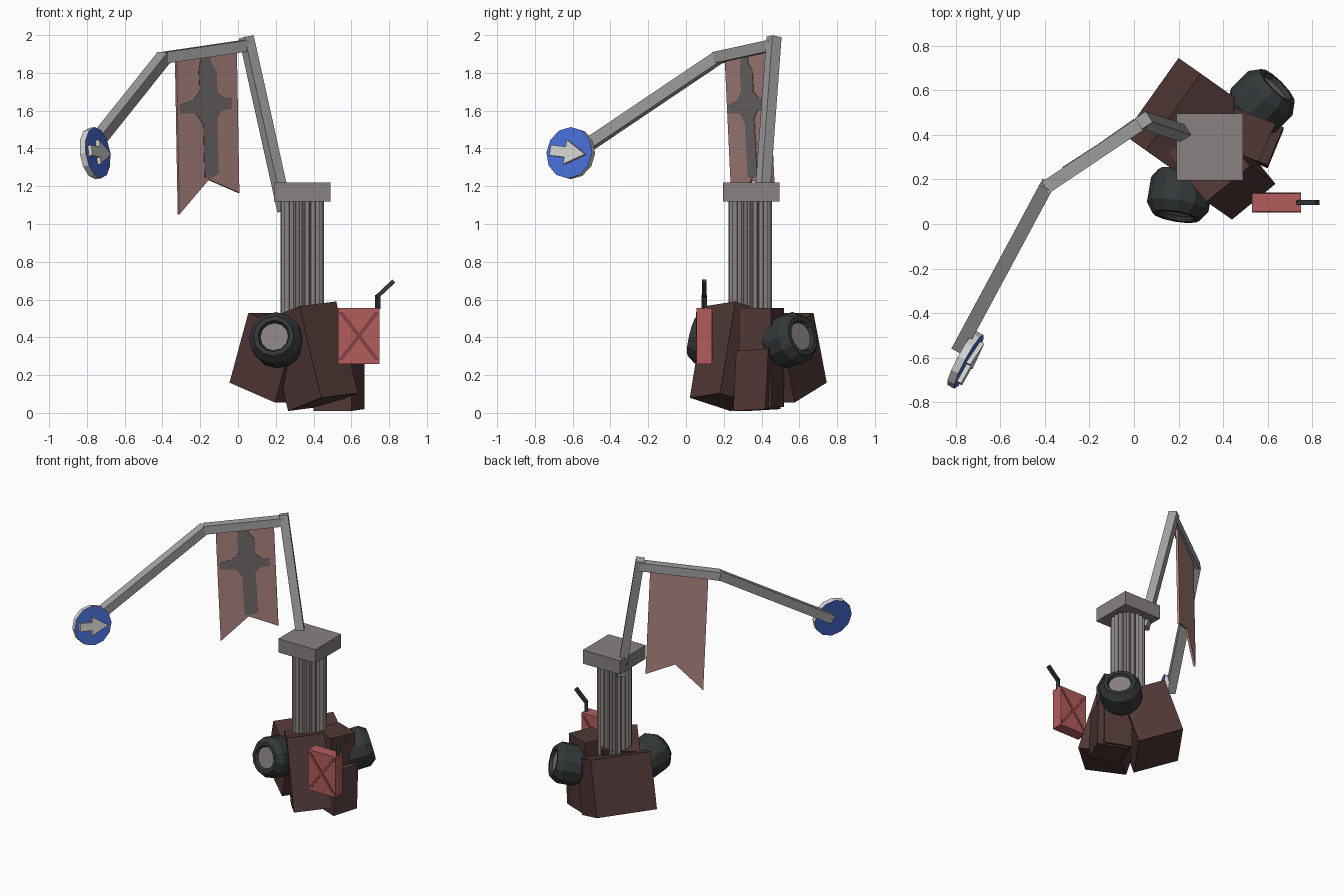
import bpy, bmesh, math
from mathutils import Vector as V

cube = bpy.data.objects.get("Cube")
if cube:
    bpy.data.objects.remove(cube)


def material(name, *rgb):
    m = bpy.data.materials.new(name)
    col = [((c / 255 + 0.055) / 1.055) ** 2.4 for c in rgb] + [1]
    m.diffuse_color = col
    m.use_nodes = True
    m.node_tree.nodes["Principled BSDF"].inputs["Base Color"].default_value = col
    return m


STEEL = material("steel grey", 160, 160, 160)
STONE = material("stone grey", 136, 129, 129)
BROWN = material("dark brown", 80, 55, 54)
RED = material("can red", 178, 92, 92)
DARK_RED = material("dark red", 132, 66, 66)
RUBBER = material("rubber black", 52, 56, 56)
CLOTH = material("faded pink", 172, 132, 128)
EMBLEM = material("emblem grey", 112, 107, 105)
BLUE = material("sign blue", 72, 110, 215)
PALE = material("pale grey", 212, 212, 210)


def finish(name, bm, *mats):
    bmesh.ops.recalc_face_normals(bm, faces=bm.faces)
    mesh = bpy.data.meshes.new(name)
    bm.to_mesh(mesh)
    bm.free()
    for m in mats:
        mesh.materials.append(m)
    ob = bpy.data.objects.new(name, mesh)
    bpy.context.collection.objects.link(ob)
    return ob


def prism(name, points, offset, mat):
    """Extrude a flat outline along an offset."""
    bm = bmesh.new()
    face = bm.faces.new([bm.verts.new(p) for p in points])
    new = bmesh.ops.extrude_face_region(bm, geom=[face], use_keep_orig=True)["geom"]
    bmesh.ops.translate(bm, vec=V(offset),
                        verts=[g for g in new if isinstance(g, bmesh.types.BMVert)])
    return finish(name, bm, mat)


def block(name, corner, a, b, c, mat):
    """Box from one corner and three edge vectors."""
    p, a, b = V(corner), V(a), V(b)
    return prism(name, [p, p + a, p + a + b, p + b], c, mat)


def bar(name, start, end, width, mat):
    """Square bar between two points."""
    p, q = V(start), V(end)
    d = (q - p).normalized()
    ref = V((0, 0, 1)) if abs(d.z) < 0.9 else V((-0.55, 0.83, 0))
    s = d.cross(ref).normalized() * width
    t = d.cross(s)
    return block(name, p - s / 2 - t / 2, s, t, q - p, mat)


def lathe(name, profile, bands, sides, center, axis, *mats):
    """Revolve (radius, height) points; bands gives each ring's material."""
    bm = bmesh.new()
    rings = []
    for r, h in profile:
        rings.append([bm.verts.new((r * math.cos(k * math.tau / sides),
                                    r * math.sin(k * math.tau / sides), h))
                      for k in range(sides)])
    for lo, hi, m in zip(rings, rings[1:], bands[1:-1]):
        for k in range(sides):
            n = (k + 1) % sides
            bm.faces.new((lo[k], lo[n], hi[n], hi[k])).material_index = m
    bm.faces.new(rings[0]).material_index = bands[0]
    bm.faces.new(rings[-1]).material_index = bands[-1]
    ob = finish(name, bm, *mats)
    ob.rotation_euler = V(axis).to_track_quat('Z', 'Y').to_euler()
    ob.location = center
    return ob


# Tilted crates at the foot
block("back_crate", (-0.045, 0.4, 0.16), (0.245, 0.345, 0),
      (0.24, -0.17, -0.105), (0.1, -0.07, 0.37), BROWN)
block("front_crate", (0.44, 0.02, 0.08), (0.195, 0.16, 0.025),
      (-0.175, 0.215, -0.07), (-0.115, 0.08, 0.485), BROWN)
block("side_crate", (0.56, 0.28, 0.03), (0.075, 0.17, 0),
      (-0.18, 0.07, 0), (0, 0, 0.525), BROWN)
block("small_crate", (0.6, 0.25, 0.01), (0.07, 0.17, 0.01),
      (-0.2, 0.08, 0), (0, 0.015, 0.32), BROWN)

# Wheels with recessed hubs
tyre = [(0.075, 0.08), (0.085, 0.1), (0.108, 0.1), (0.14, 0.055),
        (0.14, -0.06), (0.115, -0.1)]
for name, pos, axis in (("front_wheel", (0.205, 0.13, 0.385), (-0.16, -0.95, 0.22)),
                        ("back_wheel", (0.575, 0.55, 0.385), (0.68, 0.68, 0.25))):
    lathe(name, tyre, [1, 0, 0, 0, 0, 0, 0], 12, pos, axis, RUBBER, STONE)

# Fluted column and its cap
cx, flutes = 0.34, 20
outline = []
for k in range(flutes * 2):
    ang = k * math.pi / flutes
    r = 0.1 if k % 2 else 0.116
    outline.append((cx + r * math.cos(ang), cx + r * math.sin(ang), 0.4))
prism("column", outline, (0, 0, 0.73), STONE)
block("column_cap", (0.19, 0.195, 1.12), (0.3, 0, 0), (0, 0.3, 0), (0, 0, 0.1), STONE)

# Bent signpost in three bars
elbow, knee = (0.048, 0.462, 1.945), (-0.395, 0.165, 1.88)
bar("lower_pole", (0.248, 0.398, 1.07), (0.044, 0.466, 1.99), 0.058, STEEL)
bar("upper_pole", elbow, knee, 0.06, STEEL)
bar("sign_arm", (-0.39, 0.175, 1.885), (-0.785, -0.56, 1.39), 0.062, STEEL)


# Hanging banner with a notched hem and an emblem on the front
def cloth(u, z, out=0.0):
    t = (1.9 - z) / 0.85
    return V((-0.33 + 0.32 * u + 0.015 * t + 0.56 * out,
              0.21 + 0.22 * u + 0.04 * t - 0.82 * out, z))


hem = [(0, 1.87), (0, 1.05), (0.5, 1.235), (1, 1.165), (1, 1.92)]
prism("banner", [cloth(u, z, -0.008) for u, z in hem], (0.009, -0.013, 0), CLOTH)
mark = [(0.4, 1.885), (0.56, 1.885), (0.57, 1.85), (0.66, 1.81), (0.66, 1.7),
        (0.77, 1.67), (0.9, 1.67), (0.9, 1.61), (0.73, 1.6), (0.65, 1.56),
        (0.66, 1.265), (0.5, 1.24), (0.43, 1.25), (0.42, 1.53), (0.3, 1.585),
        (0.04, 1.585), (0.04, 1.63), (0.25, 1.655), (0.37, 1.7), (0.36, 1.81)]
prism("banner_emblem", [cloth(u, z, 0.007) for u, z in mark],
      (0.002, -0.003, 0), EMBLEM)

# Round sign with an arrow
face = V((0.87, -0.47, 0.14)).normalized()
hub = V((-0.757, -0.61, 1.375))
lathe("sign_disc", [(0.137, -0.018), (0.137, 0.018)], [0, 1, 0], 12,
      hub, face, BLUE, PALE)
along = V((0.47, 0.87, -0.1))
along = (along - face * along.dot(face)).normalized()
across = face.cross(along)
arrow = [(-0.105, 0.028), (-0.015, 0.028), (-0.015, 0.065), (0.105, 0),
         (-0.015, -0.065), (-0.015, -0.028), (-0.105, -0.028)]
prism("sign_arrow", [hub + face * 0.017 + along * a + across * b for a, b in arrow],
      face * 0.022, PALE)

# Fuel can with crossed ribs on both sides
x0, x1, z0, z1 = 0.53, 0.75, 0.26, 0.555
block("fuel_can", (x0, 0.055, z0), (x1 - x0, 0, 0), (0, 0.083, 0), (0, 0, z1 - z0), RED)
for side, y in (("front", 0.052), ("back", 0.138)):
    for i, (a, b) in enumerate(((x0, x1), (x1, x0))):
        lean = 0.024 if b > a else -0.024
        p, q = V((a + lean / 2, y, z0 + 0.02)), V((b - lean / 2, y, z1 - 0.02))
        w = V((abs(lean), 0, 0)) / 2
        prism(f"can_{side}_rib_{i + 1}", [p - w, p + w, q + w, q - w],
              (0, 0.003, 0), DARK_RED)
bar("spout_base", (0.74, 0.097, 0.55), (0.74, 0.097, 0.625), 0.022, RUBBER)
bar("spout_tip", (0.736, 0.097, 0.615), (0.825, 0.097, 0.698), 0.022, RUBBER)
